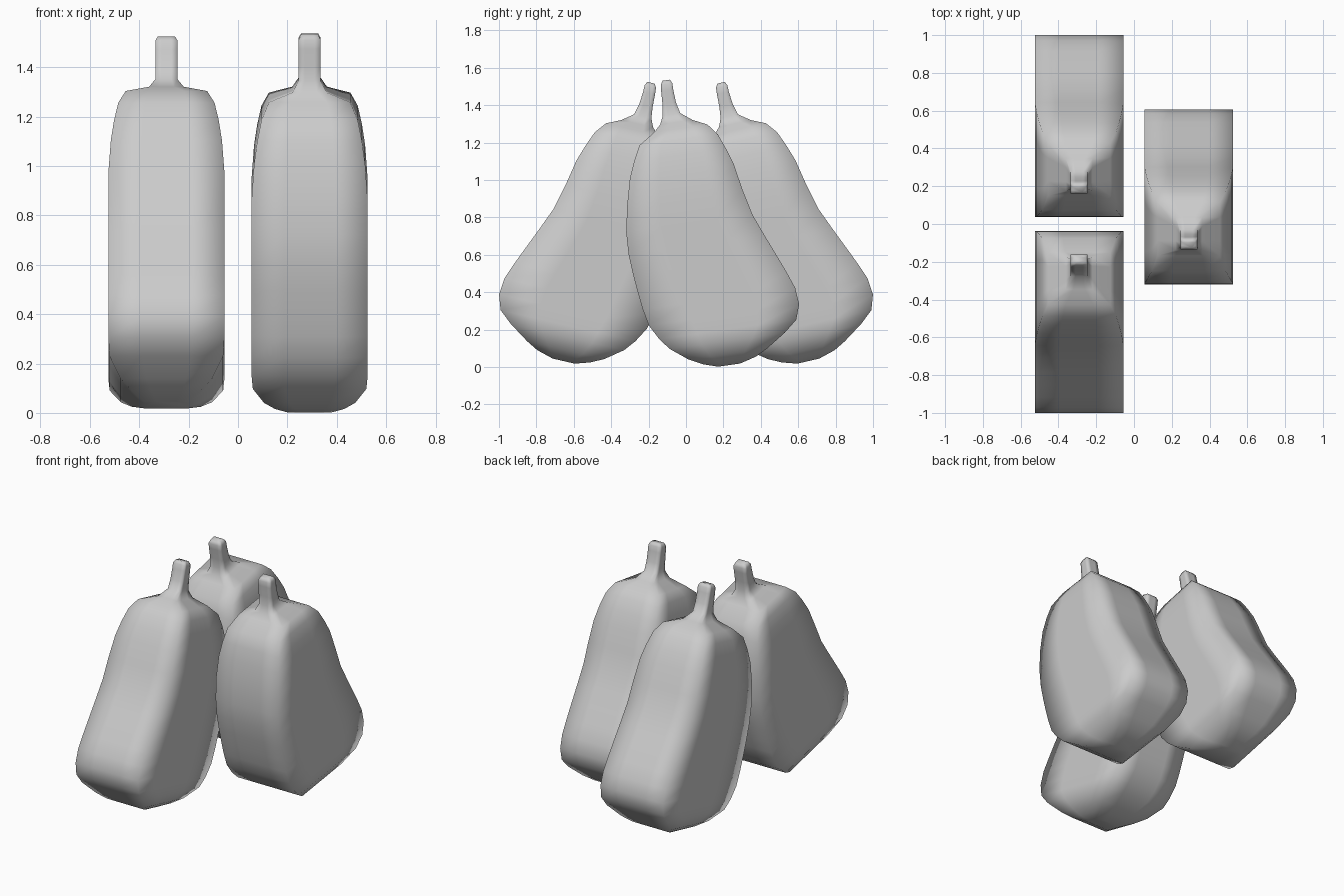
import bpy
import bmesh
from math import radians

default = bpy.data.objects.get("Cube")
if default:
    bpy.data.objects.remove(default, do_unlink=True)

grey = bpy.data.materials.new("plain_grey")
grey.use_nodes = True
colour = (0.6, 0.6, 0.6, 1)
grey.diffuse_color = colour
grey.node_tree.nodes["Principled BSDF"].inputs["Base Color"].default_value = colour

# Rectangular sections from base to stem tip: height, back, belly, half width
WIDE = 0.235
STEM = 0.045
SECTIONS = [
    (0, -0.02, 0.1, 0.09), (0.025, -0.1, 0.19, 0.14),
    (0.06, -0.17, 0.255, 0.185), (0.13, -0.262, 0.36, 0.23),
    (0.19, -0.31, 0.43, WIDE), (0.27, -0.355, 0.457, WIDE),
    (0.36, -0.375, 0.448, WIDE), (0.45, -0.388, 0.414, WIDE),
    (0.55, -0.4, 0.372, WIDE), (0.66, -0.409, 0.325, WIDE),
    (0.78, -0.405, 0.276, WIDE), (0.92, -0.38, 0.242, WIDE),
    (1.06, -0.346, 0.215, 0.225), (1.15, -0.31, 0.185, 0.212),
    (1.23, -0.27, 0.153, 0.195), (1.29, -0.18, 0.105, 0.165),
    (1.325, -0.145, 0.03, 0.07),
    (1.37, -0.125, -0.03, STEM), (1.43, -0.118, -0.045, STEM),
    (1.5, -0.115, -0.05, STEM), (1.535, -0.112, -0.05, STEM),
    (1.555, -0.1, -0.06, 0.035),
]


def section_points(z, back, belly, half):
    """Rectangle outline with two extra points on each side."""
    corners = [(-half, back), (half, back), (half, belly), (-half, belly)]
    points = []
    for (ax, ay), (bx, by) in zip(corners, corners[1:] + corners[:1]):
        for t in (0, 0.28, 0.72):
            points.append((ax + (bx - ax) * t, ay + (by - ay) * t, z))
    return points


def make_pear(name, place, lean, turn):
    """Loft the sections, tip the belly upward and turn it outward."""
    bm = bmesh.new()
    rings = [[bm.verts.new(p) for p in section_points(*s)] for s in SECTIONS]
    for low, high in zip(rings, rings[1:]):
        for i in range(len(low)):
            j = (i + 1) % len(low)
            bm.faces.new((low[i], low[j], high[j], high[i]))
    bm.faces.new(rings[0][::-1])
    bm.faces.new(rings[-1])
    for face in bm.faces:
        face.smooth = True
    mesh = bpy.data.meshes.new(name)
    bm.to_mesh(mesh)
    bm.free()
    mesh.materials.append(grey)
    pear = bpy.data.objects.new(name, mesh)
    pear.location = place
    pear.rotation_euler = (radians(lean), 0, radians(turn))
    bpy.context.collection.objects.link(pear)


# Two mirrored pears on one side and a more upright one beside them
make_pear("front_pear", (-0.29, -0.615, 0.023), 13, 180)
make_pear("back_pear", (-0.29, 0.615, 0.023), 13, 0)
make_pear("side_pear", (0.29, 0.19, 0.005), 8, 0)
